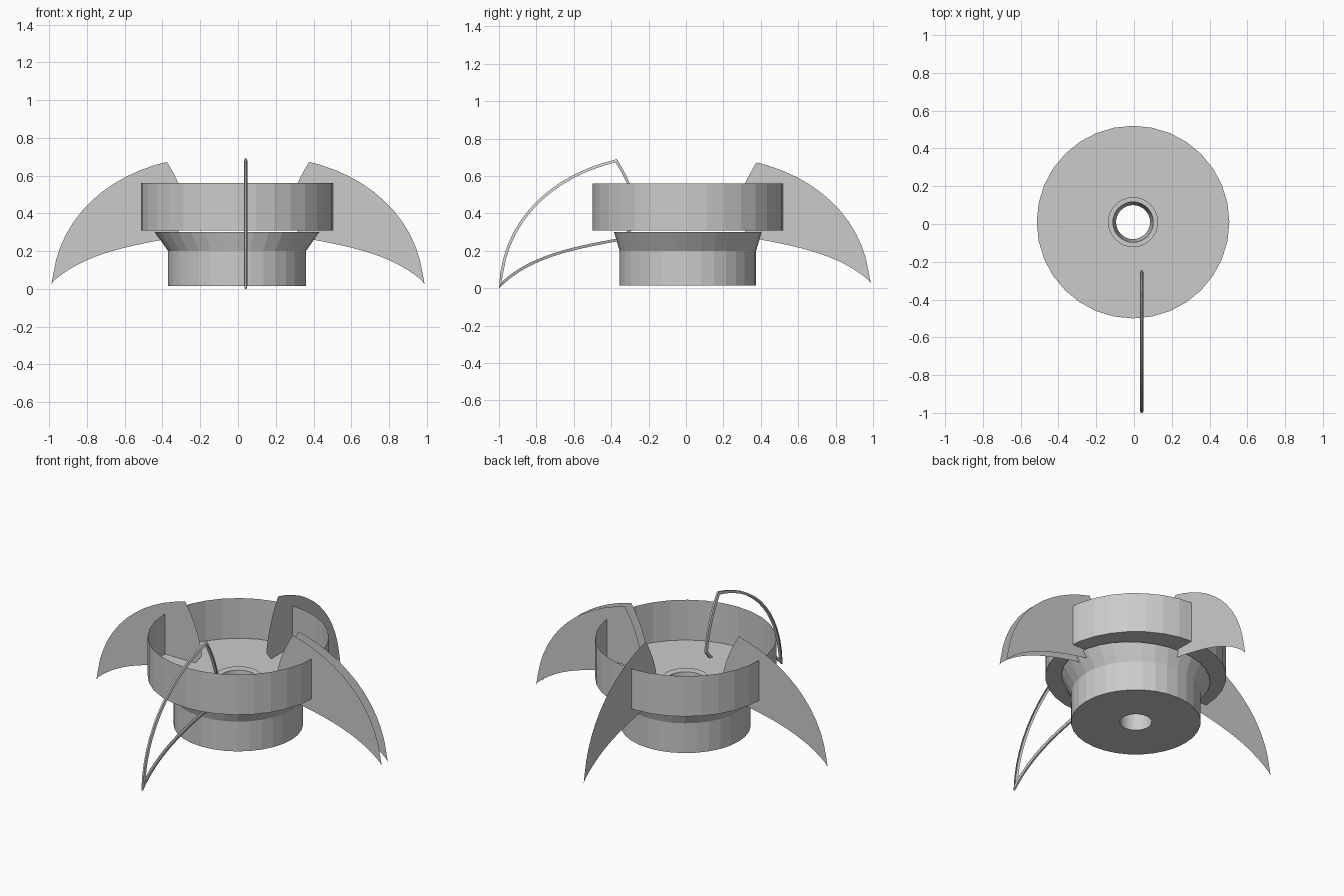
import bpy, bmesh
from math import cos, sin, pi
from mathutils import Vector
from mathutils.geometry import interpolate_bezier

cube = bpy.data.objects.get("Cube")
if cube:
    bpy.data.objects.remove(cube)

grey = bpy.data.materials.new("plain grey")
grey.use_nodes = True
colour = (0.6, 0.6, 0.6, 1)
grey.diffuse_color = colour
grey.node_tree.nodes["Principled BSDF"].inputs["Base Color"].default_value = colour

CENTRE_X, CENTRE_Y, SIDES = -0.005, 0.01, 32


def finish(name, bm):
    mesh = bpy.data.meshes.new(name)
    bm.to_mesh(mesh)
    bm.free()
    mesh.materials.append(grey)
    obj = bpy.data.objects.new(name, mesh)
    bpy.context.collection.objects.link(obj)
    return obj


def bridge(bm, a, b):
    for i in range(len(a)):
        j = (i + 1) % len(a)
        bm.faces.new((a[i], a[j], b[j], b[i]))


def lathe(name, profile, closed=False):
    """Join rings of (x radius, y radius, height)."""
    bm = bmesh.new()
    rings = []
    for rx, ry, z in profile:
        angles = [2 * pi * i / SIDES for i in range(SIDES)]
        rings.append([bm.verts.new((CENTRE_X + rx * cos(t), CENTRE_Y + ry * sin(t), z))
                      for t in angles])
    for a, b in zip(rings, rings[1:]):
        bridge(bm, a, b)
    if closed:
        bridge(bm, rings[-1], rings[0])
        bmesh.ops.recalc_face_normals(bm, faces=bm.faces)
    return finish(name, bm)


# Flared base with a bored hole
lathe("flared_base", [(0.09, 0.09, 0.015), (0.365, 0.365, 0.015), (0.365, 0.365, 0.2),
                      (0.435, 0.395, 0.3), (0.107, 0.107, 0.3)], closed=True)
# Open dish: floor with a centre hole and a thin upright wall
lathe("dish", [(0.13, 0.13, 0.31), (0.51, 0.51, 0.31), (0.51, 0.51, 0.56)])


# Blade outline as (radius, height), made of three curved edges
def curve(*points):
    p = [Vector((x, z, 0)) for x, z in points]
    return interpolate_bezier(*p, 14)[:-1]


outline = (curve((0.37, 0.69), (0.72, 0.61), (0.99, 0.36), (1.0, 0.0))
           + curve((1.0, 0.0), (0.85, 0.15), (0.65, 0.2), (0.37, 0.25))
           + curve((0.37, 0.25), (0.33, 0.27), (0.29, 0.3), (0.245, 0.36))
           + curve((0.245, 0.36), (0.26, 0.48), (0.3, 0.58), (0.37, 0.69)))


def inset(points, amount):
    result = []
    for i, p in enumerate(points):
        before = (p - points[i - 1]).normalized()
        after = (points[(i + 1) % len(points)] - p).normalized()
        n1, n2 = Vector((before.y, -before.x, 0)), Vector((after.y, -after.x, 0))
        result.append(p + (n1 + n2) * amount / max(1 + n1.dot(n2), 0.4))
    return result


inner = inset(outline, 0.015)

# Thin flat blades: side axis, direction and offset across the blade
blades = {"left_blade_front": (0, 1, 0.0), "left_blade_back": (0, 1, 0.06),
          "right_blade": (0, -1, 0.02), "back_blade": (1, 1, 0.012)}
for name, (axis, direction, offset) in blades.items():
    bm = bmesh.new()
    verts = []
    for p in inner:
        along = direction * p.x
        co = (along, offset, p.y) if axis == 0 else (offset, along, p.y)
        verts.append(bm.verts.new(co))
    bm.faces.new(verts)
    finish(name, bm)

# Front blade is only a thin ridged rim
bm = bmesh.new()
loops = [[bm.verts.new((x, -p.x, p.y)) for p in points]
         for x, points in ((0.031, inner), (0.036, outline), (0.046, outline), (0.051, inner))]
for a, b in zip(loops, loops[1:]):
    bridge(bm, a, b)
bmesh.ops.recalc_face_normals(bm, faces=bm.faces)
finish("front_blade_rim", bm)
